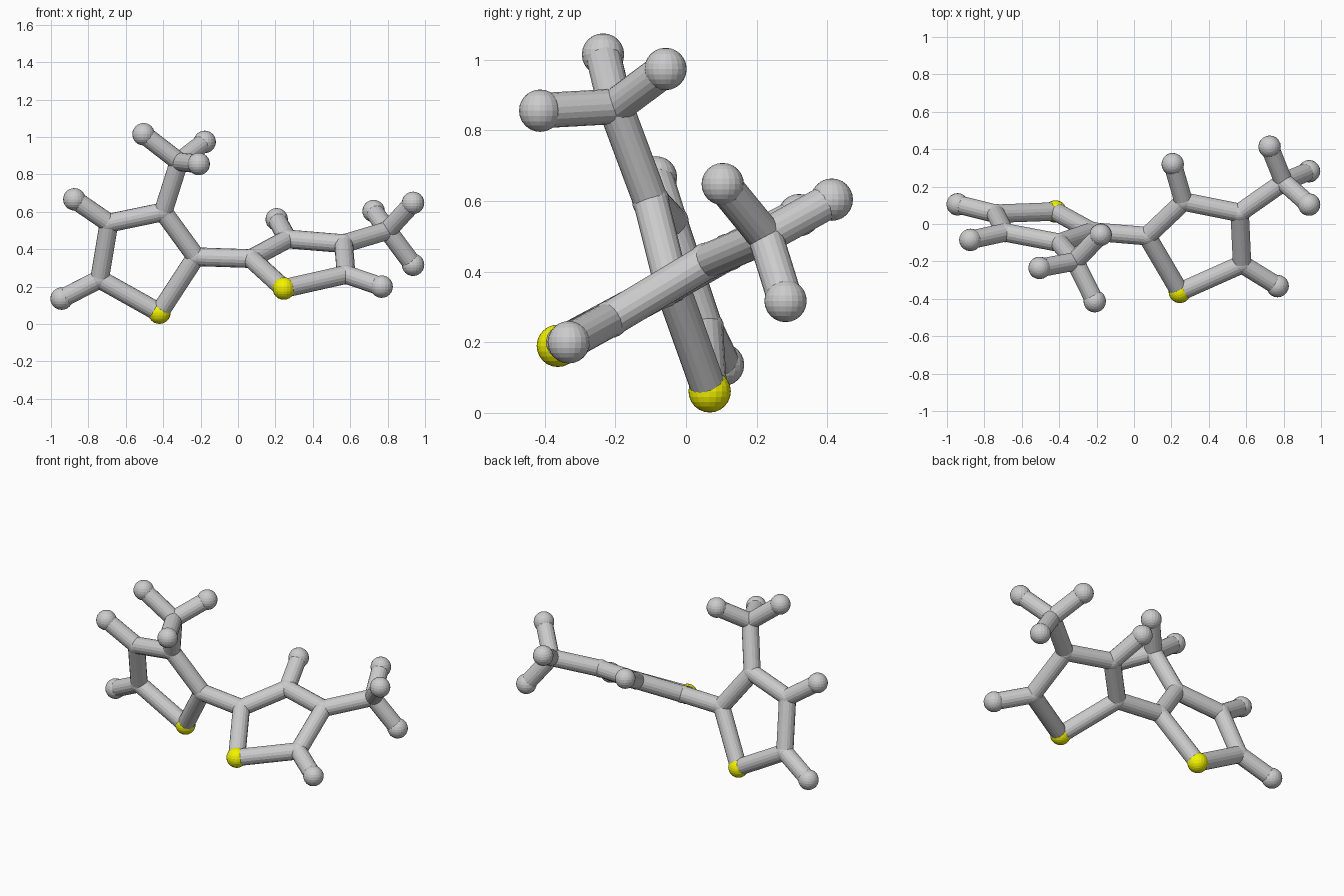
import bpy
from mathutils import Vector

if "Cube" in bpy.data.objects:
    bpy.data.objects.remove(bpy.data.objects["Cube"])

STICK_R, JOINT_R, BALL_R = 0.05, 0.053, 0.06

# joint and ball centres: two five-sided rings, each with a three-pronged branch
P = {
    # left ring
    "l_tip": (-0.42, 0.067, 0.061), "l_link": (-0.225, -0.04, 0.36),
    "l_top": (-0.40, -0.10, 0.60), "l_upper": (-0.69, -0.045, 0.54),
    "l_lower": (-0.74, 0.055, 0.24), "l_branch": (-0.315, -0.20, 0.868),
    "l_lower_end": (-0.943, 0.105, 0.136), "l_upper_end": (-0.875, -0.085, 0.667),
    "l_prong_a": (-0.505, -0.235, 1.015), "l_prong_b": (-0.178, -0.058, 0.974),
    "l_prong_c": (-0.21, -0.413, 0.856),
    # right ring
    "r_tip": (0.245, -0.363, 0.19), "r_link": (0.07, -0.065, 0.35),
    "r_back": (0.265, 0.12, 0.455), "r_outer": (0.565, 0.06, 0.43),
    "r_lower": (0.578, -0.215, 0.265), "r_branch": (0.80, 0.225, 0.50),
    "r_lower_end": (0.768, -0.332, 0.20), "r_back_end": (0.207, 0.32, 0.56),
    "r_prong_a": (0.725, 0.413, 0.604), "r_prong_b": (0.936, 0.104, 0.648),
    "r_prong_c": (0.936, 0.282, 0.317),
}

BONDS = [
    ("l_tip", "l_link"), ("l_link", "l_top"), ("l_top", "l_upper"),
    ("l_upper", "l_lower"), ("l_lower", "l_tip"),
    ("l_top", "l_branch"), ("l_lower", "l_lower_end"), ("l_upper", "l_upper_end"),
    ("l_link", "r_link"),
    ("r_tip", "r_link"), ("r_link", "r_back"), ("r_back", "r_outer"),
    ("r_outer", "r_lower"), ("r_lower", "r_tip"),
    ("r_outer", "r_branch"), ("r_lower", "r_lower_end"), ("r_back", "r_back_end"),
] + [(f"{s}_branch", f"{s}_prong_{k}") for s in "lr" for k in "abc"]

yellow = bpy.data.materials.new("yellow")
yellow.diffuse_color = (0.9, 0.9, 0.0, 1)
yellow.use_nodes = True
yellow.node_tree.nodes["Principled BSDF"].inputs["Base Color"].default_value = yellow.diffuse_color


def ball(name, pos, radius):
    bpy.ops.mesh.primitive_uv_sphere_add(segments=20, ring_count=12, radius=radius, location=pos)
    ob = bpy.context.object
    ob.name = name
    return ob


def stick(name, a, b):
    a, b = Vector(a), Vector(b)
    d = b - a
    bpy.ops.mesh.primitive_cylinder_add(vertices=18, radius=STICK_R, depth=d.length,
                                        location=(a + b) / 2,
                                        rotation=d.to_track_quat('Z', 'Y').to_euler())
    bpy.context.object.name = name


# balls: yellow ring tips, free end balls, and small joints
for key, pos in P.items():
    side = "left" if key[0] == "l" else "right"
    part = key[2:]
    if part == "tip":
        ball(f"{side}_yellow_ball", pos, BALL_R).data.materials.append(yellow)
    elif "end" in part or "prong" in part:
        ball(f"{side}_{part}_ball", pos, BALL_R)
    else:
        ball(f"{side}_{part}_joint", pos, JOINT_R)

# connecting rods
for a, b in BONDS:
    stick(f"rod_{a}_to_{b}", P[a], P[b])
